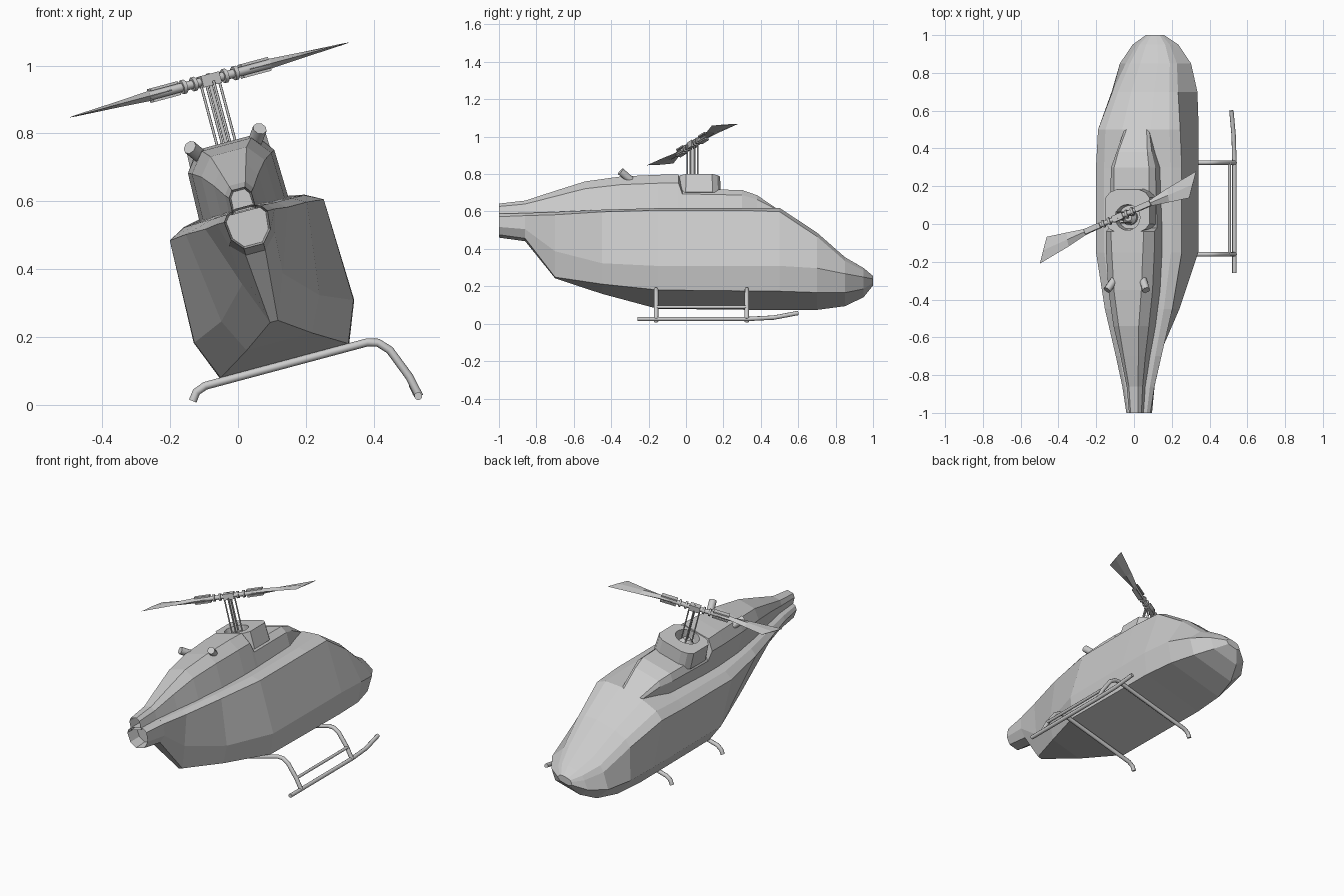
import bpy, bmesh
from math import sin, cos, pi, radians
from mathutils import Matrix, Vector

cube = bpy.data.objects.get("Cube")
if cube:
    bpy.data.objects.remove(cube, do_unlink=True)

# The whole aircraft leans to one side
FRAME = Matrix.Rotation(radians(-15), 4, 'Y') @ Matrix.Translation((0.166, 0, 0))
MAST_Y = 0.035
HUB_Z = 0.947

paint = bpy.data.materials.new("light_grey")
paint.use_nodes = True
paint.diffuse_color = (0.6, 0.6, 0.6, 1)
paint.node_tree.nodes["Principled BSDF"].inputs["Base Color"].default_value = (0.6, 0.6, 0.6, 1)


def add_object(name, data, local=Matrix()):
    data.materials.append(paint)
    obj = bpy.data.objects.new(name, data)
    bpy.context.collection.objects.link(obj)
    obj.matrix_world = FRAME @ local
    return obj


def finish(name, bm, local=Matrix()):
    bmesh.ops.recalc_face_normals(bm, faces=bm.faces[:])
    mesh = bpy.data.meshes.new(name)
    bm.to_mesh(mesh)
    bm.free()
    return add_object(name, mesh, local)


def loft(name, rings, recess=0, local=Matrix()):
    """Skin closed rings and cap both ends; optionally hollow the first cap."""
    bm = bmesh.new()
    loops = [[bm.verts.new(p) for p in ring] for ring in rings]
    for a, b in zip(loops, loops[1:]):
        for i in range(len(a)):
            j = (i + 1) % len(a)
            bm.faces.new((a[i], a[j], b[j], b[i]))
    first = bm.faces.new(loops[0])
    bm.faces.new(loops[-1])
    bmesh.ops.recalc_face_normals(bm, faces=bm.faces[:])
    if recess:
        bmesh.ops.inset_individual(bm, faces=[first], thickness=0.006, depth=-recess)
    return finish(name, bm, local)


def mirrored(y, half):
    return [(x, y, z) for x, z in half] + [(-x, y, z) for x, z in reversed(half)]


def tube(name, points, radius, sides=2):
    curve = bpy.data.curves.new(name, 'CURVE')
    curve.dimensions = '3D'
    curve.bevel_depth = radius
    curve.bevel_resolution = sides
    curve.use_fill_caps = True
    spline = curve.splines.new('POLY')
    spline.points.add(len(points) - 1)
    for point, co in zip(spline.points, points):
        point.co = (*co, 1)
    return add_object(name, curve)


def box(name, size, local):
    bm = bmesh.new()
    bmesh.ops.create_cube(bm, size=1)
    bmesh.ops.scale(bm, vec=size, verts=bm.verts[:])
    return finish(name, bm, local)


# Fuselage stations: y, bottom edge, lower side, shoulder (half width, height), deck height
hull = [
    (-1.0, .03, .44, .06, .475, .066, .53, .56),
    (-.86, .03, .42, .07, .46, .088, .53, .56),
    (-.7, .012, .21, .062, .34, .125, .525, .56),
    (-.45, .1, .148, .15, .25, .185, .525, .56),
    (-.15, .195, .09, .243, .21, .235, .52, .56),
    (.3, .195, .085, .245, .21, .235, .52, .563),
    (.5, .195, .083, .245, .21, .225, .515, .568),
    (.7, .18, .08, .235, .2, .18, .39, .44),
    (.85, .14, .09, .195, .18, .14, .265, .31),
    (.95, .085, .125, .125, .18, .09, .225, .255),
    (1.0, .03, .175, .05, .19, .04, .205, .215),
]
rings = []
for y, hb, vb, hl, vl, hs, vs, vd in hull:
    rings.append(mirrored(y, [(hb, vb), (hl, vl), (hs, vs),
                              (hs * .78, vs + (vd - vs) * .65), (hs * .35, vd)]))
loft("fuselage", rings, recess=0.08)

# Engine cowl stations: y, base half width, roof half width, roof height
cowl = [
    (-1.0, .035, .02, .615),
    (-.86, .045, .025, .63),
    (-.7, .07, .04, .68),
    (-.54, .1, .055, .728),
    (-.35, .125, .075, .75),
    (-.15, .136, .085, .757),
    (-.04, .136, .09, .757),
    (-.02, .136, .1, .675),
    (.3, .125, .095, .67),
    (.38, .1, .08, .645),
    (.5, .07, .055, .568),
]
base = .545
loft("engine_cowl", [mirrored(y, [(hi, base), (hi * .97, base + (vr - base) * .72), (hr, vr)])
                     for y, hi, hr, vr in cowl], recess=0.08)

# Chamfered mast fairing with a round well
angles = [2 * pi * i / 24 for i in range(24)]


def fairing_ring(grow, z):
    ring = []
    for a in angles:
        c, s = abs(cos(a)), abs(sin(a))
        reach = min(.12 / max(c, .01), .112 / max(s, .01), .195 / (c + s)) * grow
        ring.append((reach * cos(a), .07 + reach * sin(a), z))
    return ring


def well_ring(radius, z):
    return [(radius * cos(a), MAST_Y + radius * sin(a), z) for a in angles]


loft("mast_fairing", [fairing_ring(1.04, .65), fairing_ring(1, .752),
                      well_ring(.068, .752), well_ring(.064, .69)])
loft("swashplate", [well_ring(.04, .685), well_ring(.04, .72), well_ring(.02, .74)])

# Mast, control rods and hub
tube("mast", [(0, MAST_Y, .69), (0, MAST_Y, HUB_Z + .02)], .006)
for i in range(4):
    a = i * pi / 2 + .4
    x, y = .03 * cos(a), MAST_Y + .03 * sin(a)
    tube("control_rod", [(x, y, .7), (x, y, HUB_Z - .005)], .004)

ROTOR = Matrix.Translation((0, MAST_Y, HUB_Z)) @ Matrix.Rotation(radians(23), 4, 'Z')
box("hub_block", (.06, .035, .035), ROTOR)
for side in (0, pi):
    arm = ROTOR @ Matrix.Rotation(side, 4, 'Z')
    tube("hub_arm", [arm @ Vector((0, 0, 0)), arm @ Vector((.2, 0, 0))], .013)
    for r in (.045, .08):
        tube("hub_collar", [arm @ Vector((r, 0, 0)), arm @ Vector((r + .012, 0, 0))], .021)
    for z in (-.017, .017):
        box("blade_grip", (.09, .028, .008), arm @ Matrix.Translation((.15, 0, z)))
    # Blade flares outwards to a slanted tip
    blade = []
    for lead, trail, width, thick in ((.13, .13, .014, .013), (.2, .2, .017, .015),
                                      (.31, .29, .036, .009), (.49, .4, .058, .002)):
        mid = (lead + trail) / 2
        blade.append([(lead, width, 0), (mid, 0, thick),
                      (trail, -width, 0), (mid, 0, -thick)])
    loft("rotor_blade", blade, local=arm)

# Exhaust stubs
for s in (-1, 1):
    tube("exhaust", [(s * .075, -.29, .725), (s * .107, -.35, .77)], .021)

# Landing gear: only the left skid remains, the other ends are broken stubs
for y in (-.16, .325):
    tube("cross_tube", [(-.292, y, .045), (-.275, y, .068), (-.245, y, .079),
                        (.25, y, .079), (.28, y, .07), (.308, y, .04),
                        (.343, y, -.05), (.357, y, -.115)], .012)
tube("left_skid", [(.354, -.26, -.113), (.354, .33, -.113), (.352, .47, -.105),
                   (.347, .6, -.078)], .012)
tube("step_bar", [(.345, -.16, -.045), (.345, .325, -.045)], .009)
